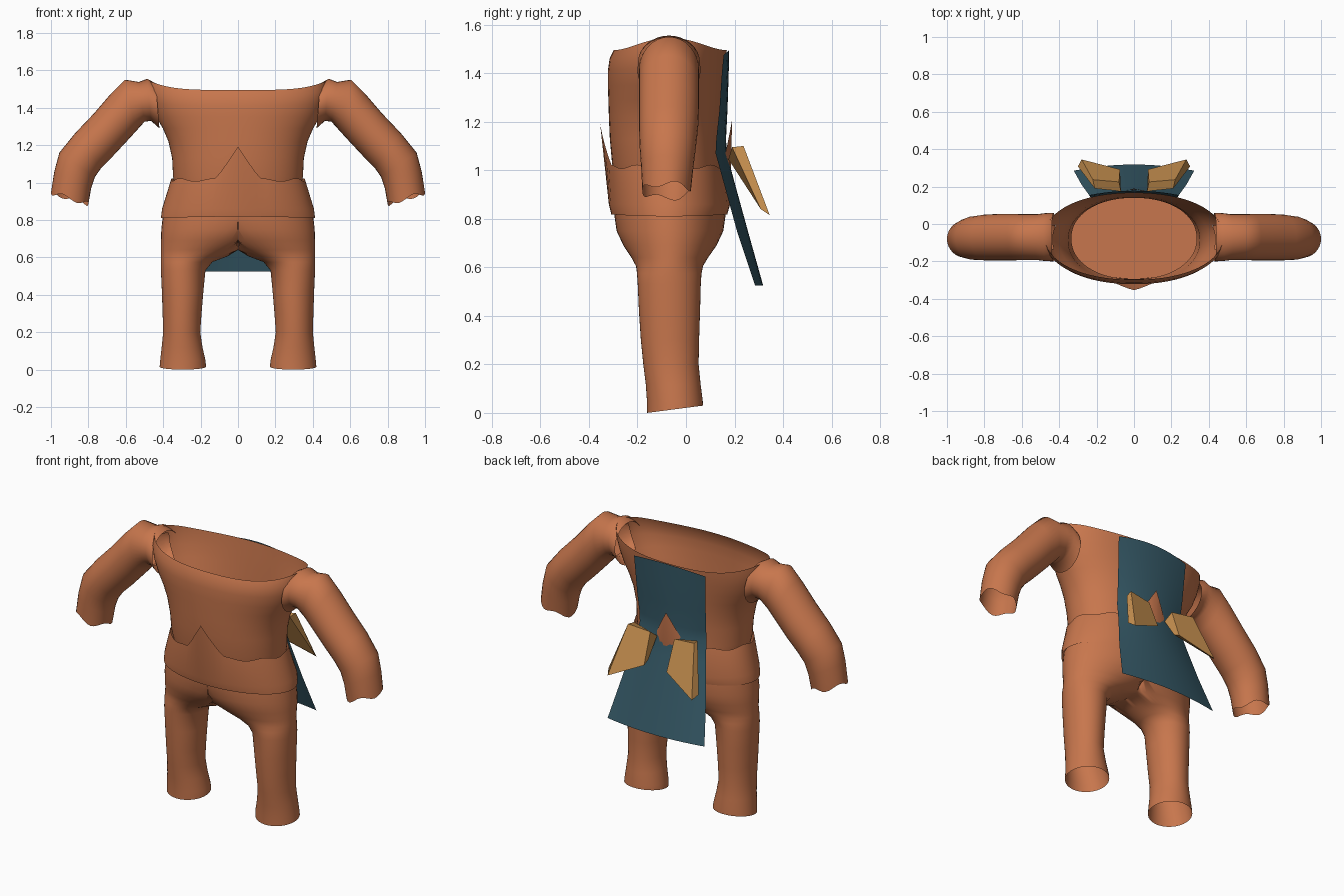
import bpy, bmesh, math
from mathutils import Vector

if "Cube" in bpy.data.objects:
    bpy.data.objects.remove(bpy.data.objects["Cube"])


def material(name, rgb):
    m = bpy.data.materials.new(name)
    m.diffuse_color = (*rgb, 1)
    m.use_nodes = True
    m.node_tree.nodes["Principled BSDF"].inputs["Base Color"].default_value = m.diffuse_color
    return m


BROWN = material("warm_brown", (0.575, 0.182, 0.074))
TEAL = material("dark_teal", (0.036, 0.100, 0.135))
TAN = material("golden_tan", (0.578, 0.283, 0.080))


def finish(bm, name, mat, angle=40):
    me = bpy.data.meshes.new(name)
    bm.to_mesh(me)
    bm.free()
    me.materials.append(mat)
    ob = bpy.data.objects.new(name, me)
    bpy.context.collection.objects.link(ob)
    if angle:
        bpy.ops.object.select_all(action='DESELECT')
        ob.select_set(True)
        bpy.context.view_layer.objects.active = ob
        bpy.ops.object.shade_smooth_by_angle(angle=math.radians(angle))
    return ob


def loft(rings, closed=True):
    """Skin a list of equal-length point rings."""
    bm = bmesh.new()
    vs = [[bm.verts.new(p) for p in r] for r in rings]
    n = len(vs[0])
    for a, b in zip(vs, vs[1:]):
        for i in range(n if closed else n - 1):
            j = (i + 1) % n
            bm.faces.new((a[i], a[j], b[j], b[i]))
    return bm


def power(c, e):
    return math.copysign(abs(c) ** e, c)


def angles(n):
    return [2 * math.pi * i / n for i in range(n)]


def mirrored(bm):
    """Add a copy of the mesh on the other side of x = 0."""
    new = bmesh.ops.duplicate(bm, geom=bm.verts[:] + bm.edges[:] + bm.faces[:])["geom"]
    for v in new:
        if isinstance(v, bmesh.types.BMVert):
            v.co.x *= -1
    bmesh.ops.reverse_faces(bm, faces=[f for f in new if isinstance(f, bmesh.types.BMFace)])
    bmesh.ops.remove_doubles(bm, verts=bm.verts[:], dist=0.0005)


# Torso: open shell with a wide neck opening (z, half width, front y, back y)
rows = [(0.97, .335, -.295, .14), (1.03, .347, -.305, .14), (1.13, .352, -.314, .14),
        (1.22, .372, -.318, .145), (1.29, .402, -.32, .15), (1.35, .437, -.322, .155),
        (1.41, .468, -.322, .16), (1.46, .482, -.315, .165), (1.495, .478, -.298, .168)]
rings = []
for k, (z, a, f, b) in enumerate(rows):
    lift = 0.05 * max(0, (z - 1.35) / 0.145)
    rings.append([(a * power(math.cos(t), .94), (f + b) / 2 + (b - f) / 2 * power(math.sin(t), .94),
                   z + lift * abs(math.cos(t)) ** 4) for t in angles(64)])
bm = loft(rings)
# armholes, hidden inside the sleeves
hole = [f for f in bm.faces if (abs(f.calc_center_median().x) > .4 and
        math.hypot(f.calc_center_median().y + .07, f.calc_center_median().z - 1.435) < .075)]
bmesh.ops.delete(bm, geom=hole, context='FACES')
finish(bm, "torso", BROWN)

# Arms: tubes open at the wrist (upper x, z, lower x, z, centre y, half depth)
arm = [(.44, 1.53, .42, 1.29, -.07, .13), (.485, 1.555, .465, 1.33, -.07, .128),
       (.53, 1.538, .50, 1.325, -.07, .123), (.605, 1.55, .545, 1.275, -.07, .123),
       (.68, 1.475, .60, 1.215, -.07, .124), (.77, 1.37, .67, 1.14, -.07, .124),
       (.87, 1.265, .73, 1.08, -.072, .122), (.955, 1.16, .765, 1.03, -.075, .116),
       (.982, 1.06, .785, .97, -.077, .108), (1.0, .945, .80, .885, -.08, .10)]
rings = []
for k, (ux, uz, lx, lz, cy, d) in enumerate(arm):
    up, lo = Vector((ux, cy, uz)), Vector((lx, cy, lz))
    mid, half = (up + lo) / 2, (up - lo) / 2
    wave = .012 if k == len(arm) - 1 else 0
    rings.append([mid + half * math.cos(t) + Vector((0, d * math.sin(t), wave * math.sin(4 * t)))
                  for t in angles(32)])
bm = loft(rings)
bmesh.ops.reverse_faces(bm, faces=bm.faces[:])
mirrored(bm)
finish(bm, "arms", BROWN, 55)

# Flared hem with a pointed peak at front and back
rings = []
for z, a, f, b in [(.81, .412, -.308, .17), (.86, .406, -.318, .182), (1.015, .358, -.322, .158)]:
    ring = []
    for i, t in enumerate(angles(72)):
        x, s = a * math.cos(t), math.sin(t)
        y, zz = (f + b) / 2 + (b - f) / 2 * s, z
        if z > 1:
            peak = max(0, 1 - abs(x) / .115)
            zz += .185 * peak + .008 * math.sin(9 * t)
            y += math.copysign(.032, s) * peak
        elif z < .82:
            zz += .008 * s * s
        ring.append((x, y, zz))
    rings.append(ring)
finish(loft(rings), "hem", BROWN)

# Trousers: each half runs from a D-shaped waist to an open leg
# (z, centre x, half width, centre y, half depth)
legs = [(0, .295, .124, -.045, .115), (.05, .295, .121, -.046, .115), (.12, .299, .109, -.053, .113),
        (.2, .301, .099, -.062, .114), (.3, .299, .104, -.066, .12), (.42, .296, .111, -.068, .126),
        (.53, .293, .119, -.069, .13), (.575, .275, .138, -.069, .133), (.605, .235, .178, -.068, .138),
        (.64, .18, .232, -.067, .158), (.69, .115, .297, -.066, .192), (.75, .05, .36, -.066, .22),
        (.82, 0, .402, -.066, .23)]
rings = []
for z, cx, a, cy, b in legs:
    ring = []
    for t in angles(48):
        y = cy + b * math.sin(t)
        slope = .03 * (y + .16) / .23 if z == 0 else 0
        ring.append((max(0, cx + a * math.cos(t)), y, z + slope))
    rings.append(ring)
bm = loft(rings)
inner = [f for f in bm.faces if all(v.co.x < 1e-5 for v in f.verts)]
bmesh.ops.delete(bm, geom=inner, context='FACES')
mirrored(bm)
finish(bm, "trousers", BROWN, 60)

# Flat cover closing the waist
bm = bmesh.new()
bm.faces.new([bm.verts.new((.40 * math.cos(t), -.066 + .228 * math.sin(t), .82)) for t in angles(48)])
finish(bm, "waist_cover", BROWN, 0)

# Back panel: a thin curved cloth (z, centre y, edge y, half width)
cloth = [(1.495, .178, .155, .237), (1.4, .176, .148, .235), (1.25, .171, .138, .228),
         (1.13, .165, .125, .222), (1.07, .168, .122, .222), (.95, .2, .155, .24),
         (.75, .255, .21, .28), (.525, .318, .285, .322)]
rings = []
for z, yc, ye, w in cloth:
    rings.append([(w * u / 6, yc + (ye - yc) * (u / 6) ** 2, z - .02 * (u / 6) ** 2 * (z > 1.45))
                  for u in range(-6, 7)])
bm = loft(rings, closed=False)
finish(bm, "back_panel", TEAL, 40)

# Pair of tapered, slanted slabs on the back panel
outer = [(.08, .225, 1.085), (.22, .237, 1.1), (.28, .345, .815), (.075, .292, .91)]
under = [(.07, .175, 1.045), (.21, .19, 1.095), (.30, .308, .84), (.075, .25, .93)]
bm = loft([outer, under])
bm.verts.ensure_lookup_table()
bm.faces.new([bm.verts[i] for i in (3, 2, 1, 0)])
bm.faces.new([bm.verts[i] for i in (4, 5, 6, 7)])
bmesh.ops.recalc_face_normals(bm, faces=bm.faces[:])
mirrored(bm)
finish(bm, "back_slabs", TAN, 0)
